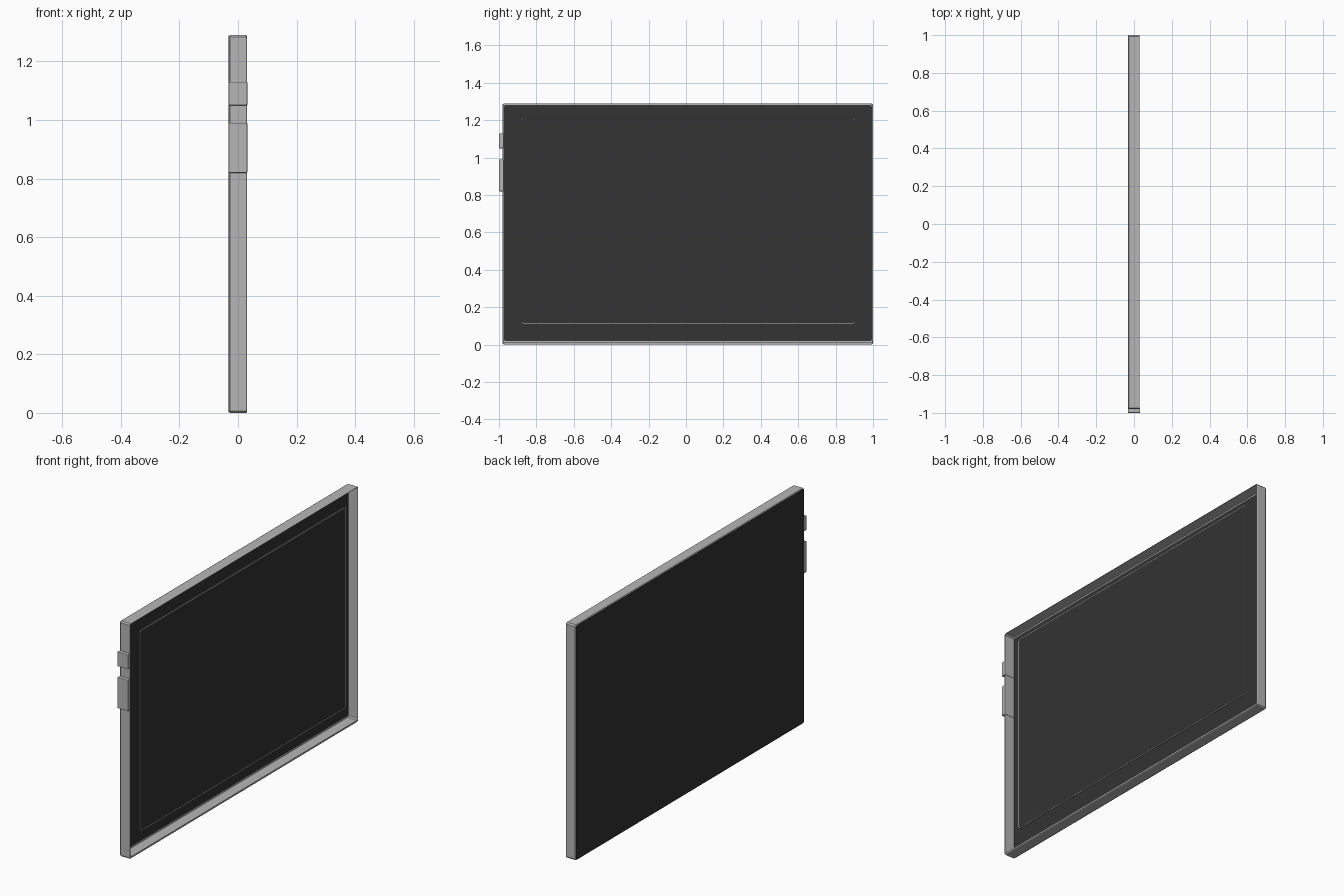
import bpy, bmesh

if "Cube" in bpy.data.objects:
    bpy.data.objects.remove(bpy.data.objects["Cube"])

Y0, Y1, Z0, Z1 = -0.98, 1.0, 0.0, 1.29   # outer limits of the case


def material(name, value):
    m = bpy.data.materials.new(name)
    m.use_nodes = True
    color = (value, value, value, 1)
    m.diffuse_color = color
    m.node_tree.nodes["Principled BSDF"].inputs["Base Color"].default_value = color
    return m


grey = material("case grey", 0.47)
black = material("panel black", 0.033)


def finish(name, bm, mat):
    bmesh.ops.recalc_face_normals(bm, faces=bm.faces)
    mesh = bpy.data.meshes.new(name)
    bm.to_mesh(mesh)
    bm.free()
    mesh.materials.append(mat)
    ob = bpy.data.objects.new(name, mesh)
    bpy.context.collection.objects.link(ob)
    return ob


def ring(bm, x, limits, cut):
    """Rectangle with clipped corners in the plane at x."""
    a, b, c, d = limits
    pts = [(a + cut, c), (b - cut, c), (b, c + cut), (b, d - cut),
           (b - cut, d), (a + cut, d), (a, d - cut), (a, c + cut)]
    return [bm.verts.new((x, y, z)) for y, z in pts]


def inset(side, bottom, top):
    return (Y0 + side, Y1 - side, Z0 + bottom, Z1 - top)


def loft(name, sections, mat, loop=False):
    """Skin a row of rings, closing it as a tube loop or with end caps."""
    bm = bmesh.new()
    rings = [ring(bm, *s) for s in sections]
    pairs = list(zip(rings, rings[1:]))
    if loop:
        pairs.append((rings[-1], rings[0]))
    else:
        bm.faces.new(rings[0])
        bm.faces.new(rings[-1])
    for r, s in pairs:
        for k in range(8):
            n = (k + 1) % 8
            bm.faces.new((r[k], r[n], s[n], s[k]))
    return finish(name, bm, mat)


def box(name, x, y, z, mat, bevel):
    bm = bmesh.new()
    bmesh.ops.create_cube(bm, size=1)
    for v in bm.verts:
        v.co = [lo if c < 0 else hi for c, (lo, hi) in zip(v.co, (x, y, z))]
    bmesh.ops.bevel(bm, geom=bm.edges[:], offset=bevel, segments=2,
                    profile=0.5, affect='EDGES')
    return finish(name, bm, mat)


# Thin surrounding wall, open towards +x, with a narrow lip at the back
loft("case_frame", [
    (-0.031, inset(0.003, 0.003, 0.003), 0.007),
    (-0.027, inset(0, 0, 0), 0.007),
    (0.027, inset(0, 0, 0), 0.007),
    (0.03, inset(0.002, 0.002, 0.002), 0.007),
    (0.03, inset(0.004, 0.011, 0.004), 0.007),
    (-0.028, inset(0.004, 0.011, 0.004), 0.007),
    (-0.028, inset(0.006, 0.019, 0.01), 0.007),
], grey, loop=True)

# Dark panel closing the -x side
loft("back_panel", [
    (-0.032, inset(0.003, 0.003, 0.003), 0.007),
    (-0.029, inset(0.003, 0.003, 0.003), 0.007),
], black)

# Display plate near the open side, with a fine grey edging around it
screen = (-0.876, 0.9, 0.115, 1.209)
edge = (-0.88, 0.904, 0.111, 1.213)
loft("display_screen", [(0.018, screen, 0.006), (0.023, screen, 0.006)], black)
loft("display_edging", [
    (0.018, edge, 0.008), (0.024, edge, 0.008),
    (0.023, screen, 0.006), (0.018, screen, 0.006),
], grey, loop=True)

# Power and volume buttons passing through the wall
for name, zs in (("power_button", (1.05, 1.13)), ("volume_button", (0.82, 0.99))):
    box(name, (-0.032, 0.032), (-1.0, -0.974), zs, grey, 0.003)
